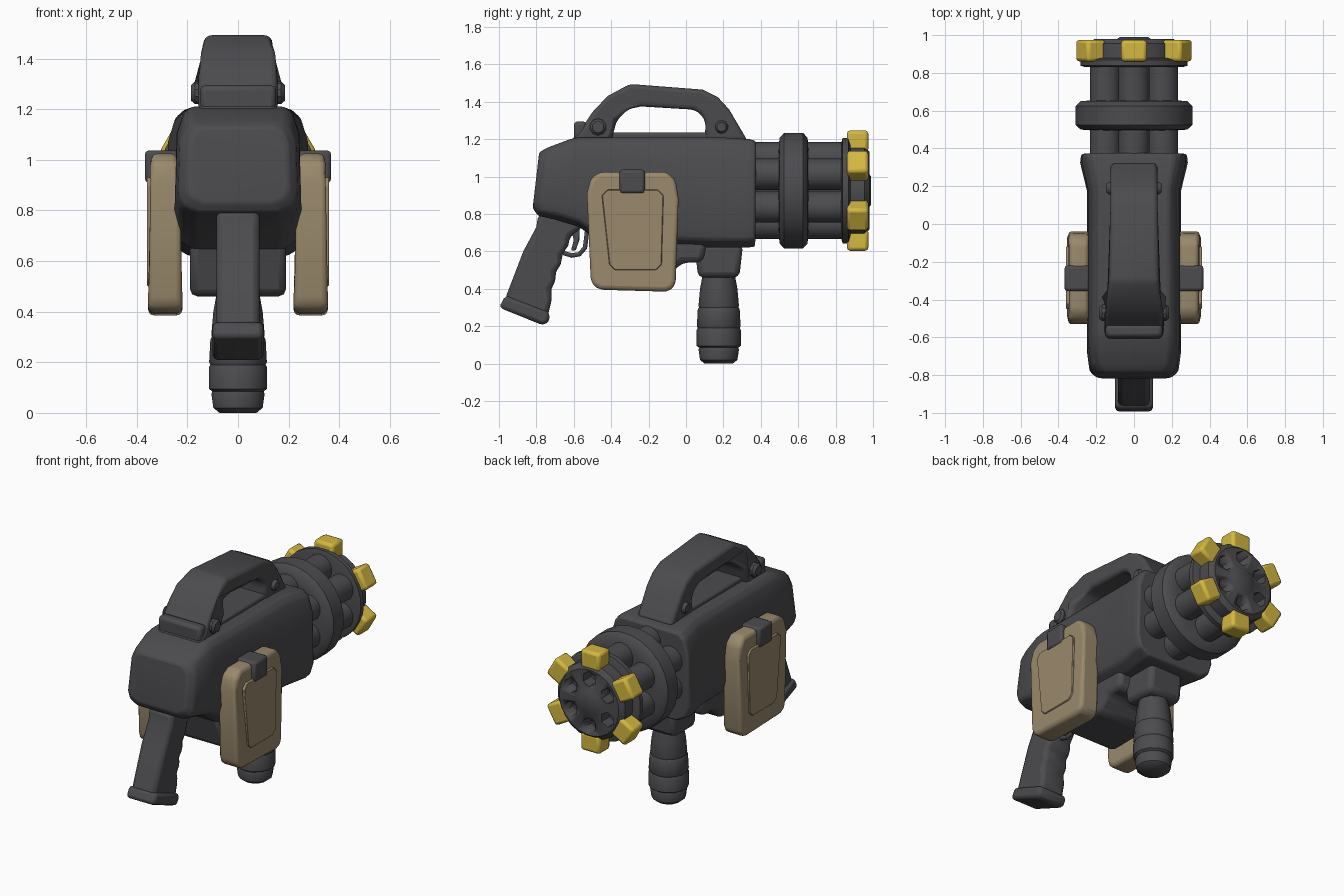
import bpy, bmesh, math
from mathutils import Matrix, Vector

if "Cube" in bpy.data.objects:
    bpy.data.objects.remove(bpy.data.objects["Cube"])


def mat(name, col):
    m = bpy.data.materials.new(name)
    m.diffuse_color = (*col, 1)
    m.use_nodes = True
    m.node_tree.nodes["Principled BSDF"].inputs["Base Color"].default_value = m.diffuse_color
    return m


DARK = mat("dark_grey", (0.072, 0.071, 0.078))
TAN = mat("tan_canvas", (0.32, 0.25, 0.15))
YELLOW = mat("yellow", (0.66, 0.48, 0.05))
AXIS_Z = 0.925  # height of the barrel axis


def finish(bm, name, m, bevel=0, segs=2, angle=35):
    bmesh.ops.recalc_face_normals(bm, faces=bm.faces[:])
    me = bpy.data.meshes.new(name)
    bm.to_mesh(me)
    bm.free()
    ob = bpy.data.objects.new(name, me)
    bpy.context.collection.objects.link(ob)
    me.materials.append(m)
    if bevel:
        b = ob.modifiers.new("bevel", 'BEVEL')
        b.width, b.segments, b.limit_method = bevel, segs, 'ANGLE'
        b.angle_limit = math.radians(25)
    bpy.ops.object.select_all(action='DESELECT')
    ob.select_set(True)
    bpy.context.view_layer.objects.active = ob
    bpy.ops.object.shade_smooth_by_angle(angle=math.radians(angle))
    return ob


def loft(rings):
    """Skin a list of equal-length closed rings and cap both ends."""
    bm = bmesh.new()
    vs = [[bm.verts.new(p) for p in r] for r in rings]
    n = len(rings[0])
    for a, b in zip(vs, vs[1:]):
        for i in range(n):
            j = (i + 1) % n
            bm.faces.new((a[i], a[j], b[j], b[i]))
    bm.faces.new(vs[0])
    bm.faces.new(vs[-1])
    return bm


def side_profile(pts, x0, x1):
    """Extrude a (y, z) outline from x0 to x1."""
    return loft([[(x, y, z) for y, z in pts] for x in (x0, x1)])


def box(x0, x1, y0, y1, z0, z1):
    return side_profile([(y0, z0), (y1, z0), (y1, z1), (y0, z1)], x0, x1)


def lathe(pts, sides, centre, axis):
    """Turn (radius, distance) points round an axis through centre."""
    rings = []
    for r, t in pts:
        ring = []
        for i in range(sides):
            a = 2 * math.pi * (i + 0.5) / sides
            u, v = r * math.cos(a), r * math.sin(a)
            p = {'x': (t, u, v), 'y': (u, t, v), 'z': (u, v, t)}[axis]
            ring.append(Vector(p) + Vector(centre))
        rings.append(ring)
    return loft(rings)


# main body: chamfered sections lofted along y (y bottom, y top, half width, z bottom, z top)
sections = [(-0.82, -0.785, 0.20, 0.83, 1.13), (-0.79, -0.74, 0.235, 0.79, 1.155),
            (-0.70, -0.62, 0.248, 0.77, 1.20), (-0.57, -0.57, 0.25, 0.73, 1.21),
            (-0.45, -0.45, 0.25, 0.64, 1.21), (0.18, 0.18, 0.25, 0.62, 1.21),
            (0.32, 0.34, 0.285, 0.62, 1.20), (0.37, 0.375, 0.28, 0.625, 1.19)]
rings = []
for yb, yt, w, zb, zt in sections:
    h = zt - zb
    half = [(w * 0.68, zb), (w * 0.92, zb + 0.07 * h), (w, zb + 0.2 * h),
            (w * 0.97, zt - 0.22 * h), (w * 0.87, zt - 0.06 * h), (w * 0.74, zt)]
    ring = half + [(-x, z) for x, z in reversed(half)]
    rings.append([(x, yb + (yt - yb) * (z - zb) / h, z) for x, z in ring])
finish(loft(rings), "main_body", DARK, 0.012, 2, 40)

# lower housing under the body
finish(side_profile([(-0.47, 0.68), (-0.41, 0.46), (-0.1, 0.46), (-0.02, 0.54),
                     (0.09, 0.54), (0.12, 0.68)], -0.19, 0.19), "lower_housing", DARK, 0.03)

# carry handle arch with wider rear foot
outer = [(-0.62, 1.19), (-0.57, 1.24), (-0.50, 1.345), (-0.42, 1.43), (-0.30, 1.495),
         (0.09, 1.465), (0.17, 1.425), (0.23, 1.36), (0.33, 1.19)]
inner = [(0.10, 1.19), (0.105, 1.29), (0.08, 1.335), (0.04, 1.358), (-0.24, 1.375),
         (-0.31, 1.36), (-0.37, 1.30), (-0.40, 1.19)]
bm = side_profile(outer + inner, -0.125, 0.125)
for v in bm.verts:
    if v.co.y < -0.36:
        v.co.x *= 1.25
finish(bm, "carry_handle", DARK, 0.035, 3, 50)
finish(box(-0.12, 0.12, -0.55, 0.27, 1.17, 1.235), "handle_base", DARK, 0.012)
for nm, y, w, r in (("rear", -0.47, 0.185, 0.045), ("front", 0.19, 0.145, 0.035)):
    finish(lathe([(r * 0.7, -w), (r, -w + 0.015), (r, w - 0.015), (r * 0.7, w)],
                 10, (0, y, 1.265), 'x'), nm + "_handle_pin", DARK)
finish(box(-0.15, 0.15, -0.60, -0.53, 1.19, 1.295), "rear_handle_lug", DARK, 0.02)

# rear grip with finger grooves, and its end cap
grip = [(-0.79, 0.80), (-0.80, 0.73), (-0.87, 0.60), (-0.97, 0.34), (-0.74, 0.25),
        (-0.715, 0.35), (-0.725, 0.40), (-0.695, 0.44), (-0.70, 0.49), (-0.665, 0.53),
        (-0.665, 0.58), (-0.63, 0.63), (-0.62, 0.68), (-0.55, 0.73), (-0.55, 0.80)]
finish(side_profile(grip, -0.085, 0.085), "rear_grip", DARK, 0.025, 2, 50)
finish(side_profile([(-0.965, 0.365), (-1.0, 0.30), (-0.765, 0.205), (-0.73, 0.225),
                     (-0.73, 0.275)], -0.1, 0.1), "rear_grip_cap", DARK, 0.02)

# trigger guard and trigger
cu = bpy.data.curves.new("trigger_guard", 'CURVE')
cu.dimensions, cu.bevel_depth, cu.bevel_resolution = '3D', 0.014, 1
cu.use_fill_caps = True
sp = cu.splines.new('POLY')
path = [(-0.68, 0.62), (-0.65, 0.59), (-0.61, 0.578), (-0.57, 0.585), (-0.54, 0.62), (-0.525, 0.74)]
sp.points.add(len(path) - 1)
for p, (y, z) in zip(sp.points, path):
    p.co = (0, y, z, 1)
guard = bpy.data.objects.new("trigger_guard", cu)
bpy.context.collection.objects.link(guard)
cu.materials.append(DARK)
finish(side_profile([(-0.62, 0.74), (-0.60, 0.66), (-0.615, 0.605), (-0.59, 0.605),
                     (-0.57, 0.66), (-0.57, 0.74)], -0.02, 0.02), "trigger", DARK, 0.006)

# foregrip and collar
finish(lathe([(0.075, 0.0), (0.10, 0.02), (0.108, 0.075), (0.104, 0.085), (0.118, 0.095),
              (0.118, 0.18), (0.112, 0.19), (0.117, 0.20), (0.112, 0.29), (0.106, 0.30),
              (0.108, 0.31), (0.10, 0.40), (0.085, 0.48)], 14, (0, 0.175, 0), 'z'),
       "foregrip", DARK, 0, 2, 40)
finish(side_profile([(0.065, 0.46), (0.285, 0.46), (0.305, 0.64), (0.045, 0.64)], -0.12, 0.12),
       "foregrip_collar", DARK, 0.03)

# side pouches with a recessed panel, and straps
for s, side in ((1, "right"), (-1, "left")):
    pts = [(-0.51, 0.46), (-0.50, 0.42), (-0.46, 0.395), (-0.11, 0.385), (-0.07, 0.40), (-0.055, 0.44),
           (-0.04, 0.88), (-0.055, 0.98), (-0.10, 1.025), (-0.46, 1.025), (-0.51, 0.99), (-0.53, 0.91)]
    bm = side_profile(pts, s * 0.22, s * 0.355)
    for v in bm.verts:  # top leans inward slightly
        if v.co.z > 0.95:
            v.co.x -= s * 0.012 if abs(v.co.x) > 0.3 else -s * 0.02
    finish(bm, side + "_pouch", TAN, 0.03, 3, 45)
    pts = [(-0.41, 0.53), (-0.38, 0.50), (-0.16, 0.50), (-0.13, 0.53),
           (-0.12, 0.90), (-0.15, 0.93), (-0.42, 0.93), (-0.45, 0.90)]
    finish(side_profile(pts, s * 0.34, s * 0.36), side + "_pouch_panel", TAN, 0.004, 1)
    finish(box(s * 0.235, s * 0.368, -0.355, -0.22, 0.91, 1.037), side + "_strap", DARK, 0.015)

# rotating barrels round a core
finish(lathe([(0.13, 0.3), (0.13, 0.87)], 16, (0, 0, AXIS_Z), 'y'), "barrel_core", DARK)
for i in range(6):
    a = math.radians(30 + 60 * i)
    c = (0.175 * math.cos(a), 0, AXIS_Z + 0.175 * math.sin(a))
    finish(lathe([(0.084, 0.33), (0.084, 0.86)], 14, c, 'y'), f"barrel_{i + 1}", DARK)

# barrel band
finish(lathe([(0.22, 0.495), (0.285, 0.50), (0.312, 0.525), (0.312, 0.625),
              (0.285, 0.65), (0.22, 0.655)], 24, (0, 0, AXIS_Z), 'y'), "barrel_band", DARK, 0, 2, 40)

# muzzle plate and head with six hexagonal bores
finish(lathe([(0.26, 0.83), (0.285, 0.838), (0.285, 0.868), (0.25, 0.88)], 24, (0, 0, AXIS_Z), 'y'),
       "muzzle_plate", DARK)
head = finish(lathe([(0.24, 0.85), (0.24, 0.955), (0.21, 0.98), (0.09, 0.98), (0.075, 0.99)],
                    24, (0, 0, AXIS_Z), 'y'), "muzzle_head", DARK)
bm = bmesh.new()
for i in range(6):
    a = math.radians(30 + 60 * i)
    m = (Matrix.Translation((0.15 * math.cos(a), 0.96, AXIS_Z + 0.15 * math.sin(a)))
         @ Matrix.Rotation(math.pi / 2, 4, 'X'))
    bmesh.ops.create_cone(bm, cap_ends=True, segments=6, radius1=0.048, radius2=0.048,
                          depth=0.12, matrix=m)
cutter = finish(bm, "bore_cutter", DARK)
cutter.hide_render = True
mod = head.modifiers.new("bores", 'BOOLEAN')
mod.operation, mod.object, mod.solver = 'DIFFERENCE', cutter, 'EXACT'
bpy.context.view_layer.objects.active = head
bpy.ops.object.modifier_apply(modifier="bores")
bpy.data.objects.remove(cutter)

# yellow lugs round the muzzle
for i in range(6):
    bm = box(0.205, 0.322, 0.86, 0.975, -0.068, 0.068)
    a = math.radians(30 + 60 * i)
    bm.transform(Matrix.Translation((0, 0, AXIS_Z)) @ Matrix.Rotation(-a, 4, 'Y'))
    finish(bm, f"muzzle_lug_{i + 1}", YELLOW, 0.018, 2)
